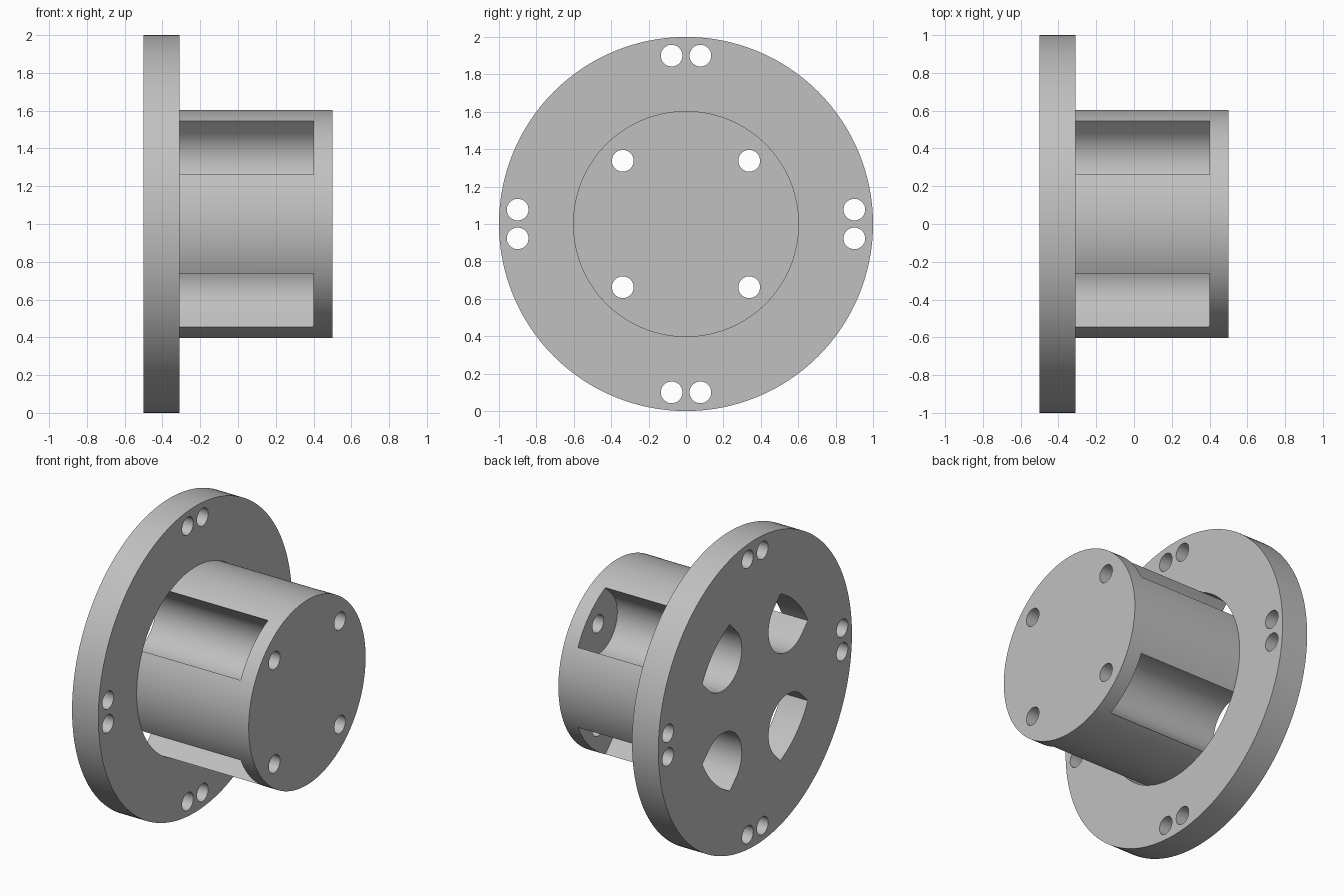
import bpy, bmesh, math
from mathutils import Vector
from mathutils.geometry import tessellate_polygon

if "Cube" in bpy.data.objects:
    bpy.data.objects.remove(bpy.data.objects["Cube"])

BACK, STEP, FLOOR, TIP = -0.5, -0.31, 0.4, 0.5   # levels along the axis
R_FLANGE, R_HUB = 1.0, 0.604
R_SLOT, R_BOLT = 0.2, 0.058
SLOT_C = 0.478                                   # slot centre distance from axis
AXIS_Z = 1.0
HALF = math.asin(R_SLOT / R_HUB)                 # half angle of a slot mouth

bm = bmesh.new()


def arc(cy, cz, r, a0, a1, n):
    return [(cy + r * math.cos(a0 + (a1 - a0) * i / n),
             cz + r * math.sin(a0 + (a1 - a0) * i / n)) for i in range(n + 1)]


def circle(cy, cz, r, n):
    return arc(cy, cz, r, 0, 2 * math.pi, n)[:-1]


def wall(path, x0, x1, closed=False):
    """Strip swept along the axis from a cross-section path."""
    pts = path + path[:1] if closed else path
    a = [bm.verts.new((x0, y, z + AXIS_Z)) for y, z in pts]
    b = [bm.verts.new((x1, y, z + AXIS_Z)) for y, z in pts]
    for i in range(len(pts) - 1):
        bm.faces.new((a[i], a[i + 1], b[i + 1], b[i]))


def plate(x, *loops):
    """Flat face with an outer loop followed by holes."""
    flat = [p for loop in loops for p in loop]
    verts = [bm.verts.new((x, y, z + AXIS_Z)) for y, z in flat]
    for tri in tessellate_polygon([[Vector((y, z, 0)) for y, z in l] for l in loops]):
        bm.faces.new([verts[i] for i in tri])


# Cross-section loops
rim = circle(0, 0, R_FLANGE, 128)
rim_holes, bolts, slots, hub = [], [], [], []
for q in range(4):
    mid = math.pi / 4 + q * math.pi / 2
    base = q * math.pi / 2
    # pair of mounting holes near the flange rim
    for s in (-0.077, 0.077):
        y = 0.9 * math.cos(base) - s * math.sin(base)
        z = 0.9 * math.sin(base) + s * math.cos(base)
        rim_holes.append(circle(y, z, R_BOLT, 32))
    # slot: hub arc outside, straight sides, round bottom
    cy, cz = SLOT_C * math.cos(mid), SLOT_C * math.sin(mid)
    mouth = arc(0, 0, R_HUB, mid - HALF, mid + HALF, 14)
    bottom = arc(cy, cz, R_SLOT, mid + math.pi / 2, mid + 3 * math.pi / 2, 32)
    rib = arc(0, 0, R_HUB, mid + HALF, mid + math.pi / 2 - HALF, 18)
    bolt = circle(cy, cz, R_BOLT, 32)
    slot = mouth + bottom
    inner = mouth[-1:] + bottom + mouth[:1]
    bolts.append(bolt)
    slots.append(slot)
    hub += mouth[:-1] + rib[:-1]
    # slot through the flange, then open along the hub
    wall(mouth, BACK, STEP)
    wall(inner, BACK, STEP)
    wall(inner, STEP, FLOOR)
    wall(rib, STEP, FLOOR)
    # slot floor with its bolt hole
    plate(FLOOR, slot, bolt)
    wall(bolt, FLOOR, TIP, True)

# Flange
plate(BACK, rim, *rim_holes, *slots)
plate(STEP, rim, *rim_holes, hub)
wall(rim, BACK, STEP, True)
for hole in rim_holes:
    wall(hole, BACK, STEP, True)

# Hub end cap
wall(hub, FLOOR, TIP, True)
plate(TIP, hub, *bolts)

bmesh.ops.remove_doubles(bm, verts=bm.verts[:], dist=1e-5)
bmesh.ops.recalc_face_normals(bm, faces=bm.faces[:])

mesh = bpy.data.meshes.new("flanged_hub")
bm.to_mesh(mesh)
bm.free()
grey = bpy.data.materials.new("plain grey")
grey.diffuse_color = (0.53, 0.53, 0.53, 1)
grey.use_nodes = True
grey.node_tree.nodes["Principled BSDF"].inputs["Base Color"].default_value = grey.diffuse_color
mesh.materials.append(grey)
body = bpy.data.objects.new("flanged_hub", mesh)
bpy.context.collection.objects.link(body)
bpy.context.view_layer.objects.active = body
body.select_set(True)
bpy.ops.object.shade_smooth_by_angle(angle=math.radians(30))
